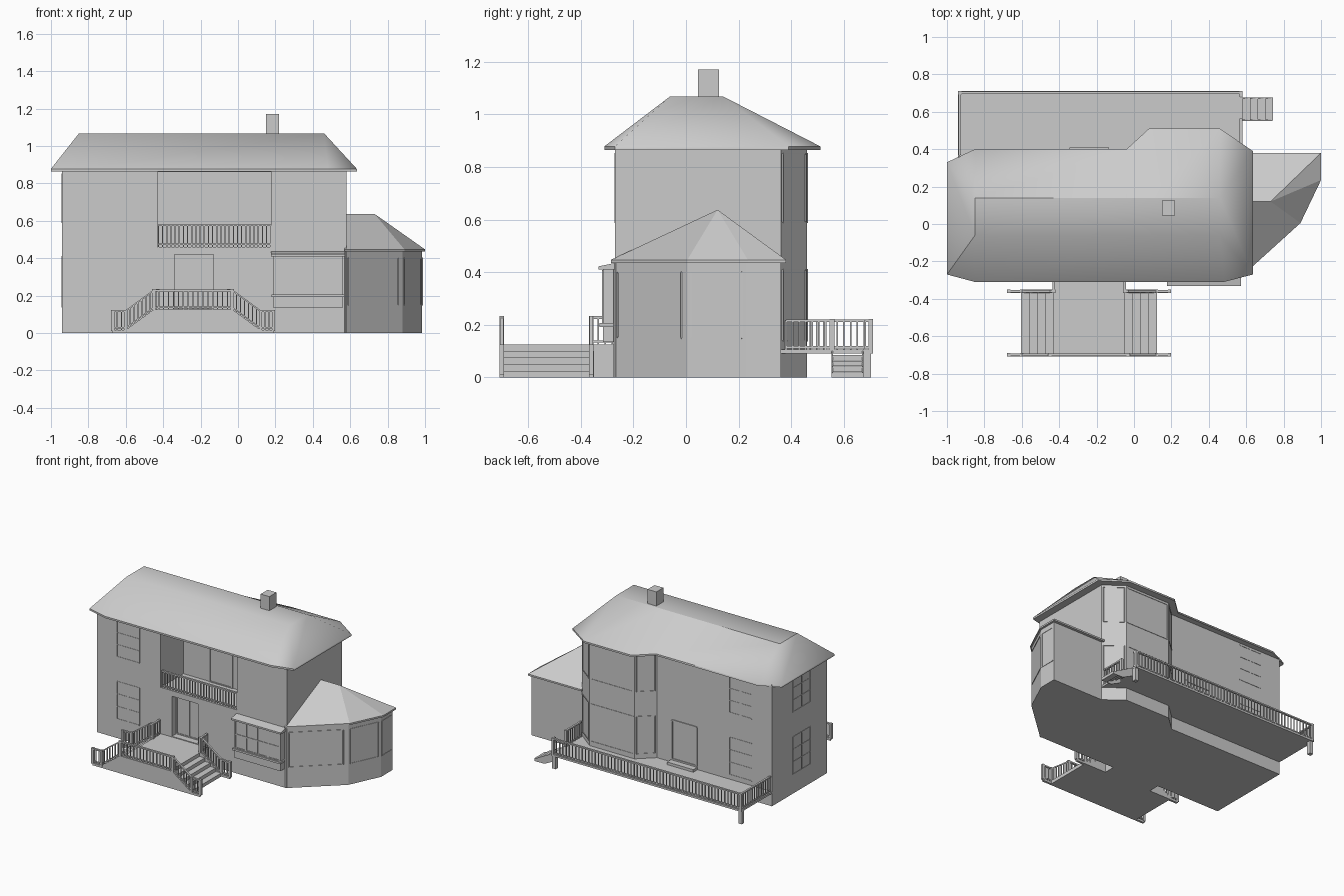
import bpy, bmesh
from mathutils import Vector

if "Cube" in bpy.data.objects:
    bpy.data.objects.remove(bpy.data.objects["Cube"])


def finish(name, bm, smooth=None):
    bmesh.ops.remove_doubles(bm, verts=bm.verts, dist=1e-5)
    bmesh.ops.recalc_face_normals(bm, faces=bm.faces)
    me = bpy.data.meshes.new(name)
    bm.to_mesh(me)
    bm.free()
    ob = bpy.data.objects.new(name, me)
    bpy.context.collection.objects.link(ob)
    if smooth:
        bpy.ops.object.select_all(action='DESELECT')
        ob.select_set(True)
        bpy.context.view_layer.objects.active = ob
        bpy.ops.object.shade_smooth_by_angle(angle=smooth)
    return ob


def add_loft(bm, rings):
    """Close a stack of equally long point rings into a solid."""
    vs = [[bm.verts.new(p) for p in r] for r in rings]
    n = len(vs[0])
    for lo, hi in zip(vs, vs[1:]):
        for i in range(n):
            j = (i + 1) % n
            bm.faces.new((lo[i], lo[j], hi[j], hi[i]))
    bm.faces.new(vs[0][::-1])
    bm.faces.new(vs[-1])


def prism(name, pts, z0, z1):
    bm = bmesh.new()
    add_loft(bm, [[(x, y, z) for x, y in pts] for z in (z0, z1)])
    return finish(name, bm)


def box(name, x0, x1, y0, y1, z0, z1):
    return prism(name, [(x0, y0), (x1, y0), (x1, y1), (x0, y1)], z0, z1)


def profile(name, pts, y0, y1):
    """Extrude an x-z outline along y."""
    bm = bmesh.new()
    add_loft(bm, [[(x, y, z) for x, z in pts] for y in (y0, y1)])
    return finish(name, bm)


def add_bar(bm, a, b, w, h):
    """Bar from a to b, w wide and h tall (w by w if upright)."""
    a, b = Vector(a), Vector(b)
    d = b - a
    if abs(d.x) + abs(d.y) < 1e-6:
        u, v = Vector((w / 2, 0, 0)), Vector((0, w / 2, 0))
    else:
        u = Vector((-d.y, d.x, 0)).normalized() * w / 2
        v = Vector((0, 0, h / 2))
    add_loft(bm, [[p - u - v, p + u - v, p + u + v, p - u + v] for p in (a, b)])


def railing(name, path, h, gap=0.024, posts=()):
    """Top rail, bottom rail and balusters along a floor path."""
    bm = bmesh.new()
    up = Vector((0, 0, h))
    low = Vector((0, 0, 0.015))
    path = [Vector(p) for p in path]
    for a, b in zip(path, path[1:]):
        add_bar(bm, a + up, b + up, 0.014, 0.01)
        add_bar(bm, a + low, b + low, 0.009, 0.008)
        n = max(1, round((b - a).length / gap))
        for i in range(n + 1):
            p = a.lerp(b, i / n)
            add_bar(bm, p, p + up, 0.006, 0)
    for i in posts:
        add_bar(bm, path[i], path[i] + up * 1.06, 0.018, 0)
    return finish(name, bm)


def window(name, a, b, z0, z1, cols=2, rows=3, w=0.008):
    """Thin frame lying on the wall line from a to b."""
    bm = bmesh.new()
    a, b = Vector(a), Vector(b)
    for i in range(cols + 1):
        p = a.lerp(b, i / cols)
        add_bar(bm, (p.x, p.y, z0), (p.x, p.y, z1), w, 0)
    for i in range(rows + 1):
        z = z0 + (z1 - z0) * i / rows
        add_bar(bm, (a.x, a.y, z), (b.x, b.y, z), w, w)
    return finish(name, bm)


# Main walls with rear bay
X0, X1, YF, YB = -0.94, 0.58, -0.27, 0.36
walls = prism("house_walls", [(X0, YF), (X1, YF), (X1, YB), (0.45, 0.46), (0.09, 0.46),
                              (-0.02, YB), (X0, YB)], 0, 0.88)

# Recessed balcony and entrance
for nm, c in (("balcony_cutter", (-0.43, 0.18, -0.5, -0.01, 0.46, 0.86)),
              ("entrance_cutter", (-0.34, -0.13, -0.5, -0.22, 0.13, 0.42))):
    cut = box(nm, *c)
    cut.hide_render = True
    cut.hide_set(True)
    m = walls.modifiers.new(nm, 'BOOLEAN')
    m.operation, m.solver, m.object = 'DIFFERENCE', 'EXACT', cut
railing("balcony_railing", [(-0.425, -0.262, 0.46), (0.175, -0.262, 0.46)], 0.118, 0.022)
window("balcony_doors", (-0.22, -0.01), (-0.04, -0.01), 0.46, 0.84, 1, 1, 0.012)
window("front_door_frame", (-0.335, -0.22), (-0.135, -0.22), 0.135, 0.41, 2, 1)

# Main roof: eaves loop lofted to a flat ridge
eave = [(-1, -0.27), (-0.85, -0.31), (0.48, -0.31), (0.635, -0.27), (0.635, 0.39),
        (0.46, 0.51), (0.08, 0.51), (-0.04, 0.40), (-0.85, 0.40), (-1, 0.33)]


def ridge(x, y):
    return (max(-0.85, min(0.46, x)), -0.06 if y < 0 else 0.14)


bm = bmesh.new()
low, mid = ([bm.verts.new((x, y, z)) for x, y in eave] for z in (0.865, 0.878))
top = [bm.verts.new((*ridge(x, y), 1.068)) for x, y in eave]
for A, B in ((low, mid), (mid, top)):
    for i in range(10):
        j = (i + 1) % 10
        q = [A[i], A[j], B[j], B[i]]
        if (B[i].co - B[j].co).length < 1e-6:
            q.pop()
        bm.faces.new(q)
bm.faces.new(low[::-1])
bm.faces.new((top[0], top[2], top[4], top[8]))
bmesh.ops.remove_doubles(bm, verts=bm.verts, dist=1e-5)
finish("main_roof", bm, 0.9)
box("chimney", 0.15, 0.22, 0.045, 0.125, 1.0, 1.17)

# Side sunroom: walls, windows, hipped roof
sun = [(0.57, -0.275), (0.88, 0.005), (0.985, 0.23), (0.985, 0.36), (0.57, 0.36)]
prism("sunroom_walls", sun, 0, 0.445)
for k in range(3):
    a, b = Vector(sun[k]), Vector(sun[k + 1])
    window(f"sunroom_window_{k}", a.lerp(b, 0.06), a.lerp(b, 0.92), 0.15, 0.40, 1, 1, 0.006)
bm = bmesh.new()
rim = [(0.57, -0.285), (0.89, 0.005), (1.0, 0.235), (1.0, 0.38), (0.57, 0.38)]
lo, hi = ([bm.verts.new((x, y, z)) for x, y in rim] for z in (0.435, 0.447))
p, q = bm.verts.new((0.73, 0.12, 0.637)), bm.verts.new((0.57, 0.12, 0.637))
for i in range(5):
    j = (i + 1) % 5
    bm.faces.new((lo[i], lo[j], hi[j], hi[i]))
for f in ((hi[0], hi[1], p, q), (hi[1], hi[2], p), (hi[2], hi[3], p),
          (hi[3], hi[4], q, p), (hi[4], hi[0], q), lo[::-1]):
    bm.faces.new(f)
finish("sunroom_roof", bm)

# Front box window
box("box_window_body", 0.19, 0.56, -0.315, -0.26, 0.135, 0.42)
box("box_window_sill", 0.18, 0.57, -0.328, -0.26, 0.192, 0.206)
bm = bmesh.new()
add_loft(bm, [[(x, -0.332, 0.41), (x, -0.26, 0.41), (x, -0.26, 0.437), (x, -0.332, 0.422)]
              for x in (0.177, 0.573)])
finish("box_window_roof", bm)
window("box_window_frame", (0.2, -0.315), (0.55, -0.315), 0.21, 0.405, 4, 2)

# Sash windows on front, back and left end, both storeys
for s, (z0, z1) in (("lower", (0.14, 0.41)), ("upper", (0.59, 0.85))):
    window(f"front_window_{s}", (-0.78, YF), (-0.60, YF), z0, z1, w=0.005)
    window(f"back_window_{s}", (-0.78, YB), (-0.60, YB), z0, z1, w=0.005)
    window(f"end_window_{s}", (X0, -0.08), (X0, 0.12), z0, z1, w=0.005)
    for k, (a, b) in enumerate((((0.57, 0.368), (0.46, 0.452)), ((0.44, 0.46), (0.10, 0.46)),
                                ((0.08, 0.451), (-0.01, 0.369)))):
        window(f"rear_bay_window_{s}_{k}", a, b, z0, z1, 1, 1, 0.006)

# Back door and step
window("back_door_frame", (-0.34, YB), (-0.14, YB), 0.13, 0.41, 1, 1, 0.012)
box("back_door_step", -0.345, -0.135, 0.35, 0.41, 0.1, 0.125)

# Back deck, posts, railing and steps
box("deck_floor", X0, X1, 0.34, 0.71, 0.092, 0.106)
for x in (X0 + 0.015, X1 - 0.015):
    box("deck_post", x - 0.014, x + 0.014, 0.675, 0.703, 0, 0.1)
railing("deck_railing", [(X0 + 0.008, 0.37, 0.1), (X0 + 0.008, 0.702, 0.1),
                         (X1 - 0.008, 0.702, 0.1), (X1 - 0.008, 0.68, 0.1)], 0.116, 0.026, (1, 2))
railing("deck_side_railing", [(X1 - 0.008, 0.38, 0.1), (X1 - 0.008, 0.555, 0.1)], 0.116, 0.026, (1,))
for i in range(4):
    x = X1 + 0.04 * i
    z = 0.085 - 0.022 * i
    box("deck_step", x, x + 0.042, 0.555, 0.675, z - 0.02, z)
for y in (0.555, 0.672):
    profile("deck_stringer", [(0.58, 0.04), (0.66, 0), (0.74, 0), (0.74, 0.015), (0.58, 0.1)],
            y - 0.003, y + 0.003)

# Front porch: stepped solid with two mirrored stairs
C = -0.24
half = [(0.363 - 0.0434 * i, 0.025 * k) for i in range(5) for k in (i, i + 1)]
half = [(max(x, 0.19), z) for x, z in half]
outline = [(C + x, z) for x, z in half] + [(C - x, z) for x, z in reversed(half)]
profile("porch_stairs", outline, -0.70, -0.35)
box("porch_landing", C - 0.19, C + 0.19, -0.36, -0.26, 0, 0.125)

# Porch stringers and railings
rail = [(-0.43, 0.012), (-0.36, 0.012), (-0.21, 0.122), (0.21, 0.122), (0.36, 0.012), (0.43, 0.012)]
side = [(C + x, z + 0.004) for x, z in rail] + [(C + 0.43, 0), (C - 0.43, 0)]
profile("porch_front_panel", side, -0.708, -0.692)
railing("porch_front_railing", [(C + x, -0.70, z) for x, z in rail], 0.106, 0.026, range(6))
for s, nm in ((-1, "left"), (1, "right")):
    pts = [(C + s * 0.43, 0.016), (C + s * 0.36, 0.016), (C + s * 0.21, 0.126),
           (C + s * 0.19, 0.126), (C + s * 0.19, 0), (C + s * 0.43, 0)]
    profile(f"porch_{nm}_rear_panel", pts, -0.368, -0.352)
    railing(f"porch_{nm}_rear_railing", [(C + s * x, -0.36, z) for x, z in
            ((0.43, 0.012), (0.36, 0.012), (0.21, 0.122), (0.19, 0.122))]
            + [(C + s * 0.19, -0.28, 0.122)], 0.106, 0.026, (0, 1, 3))
